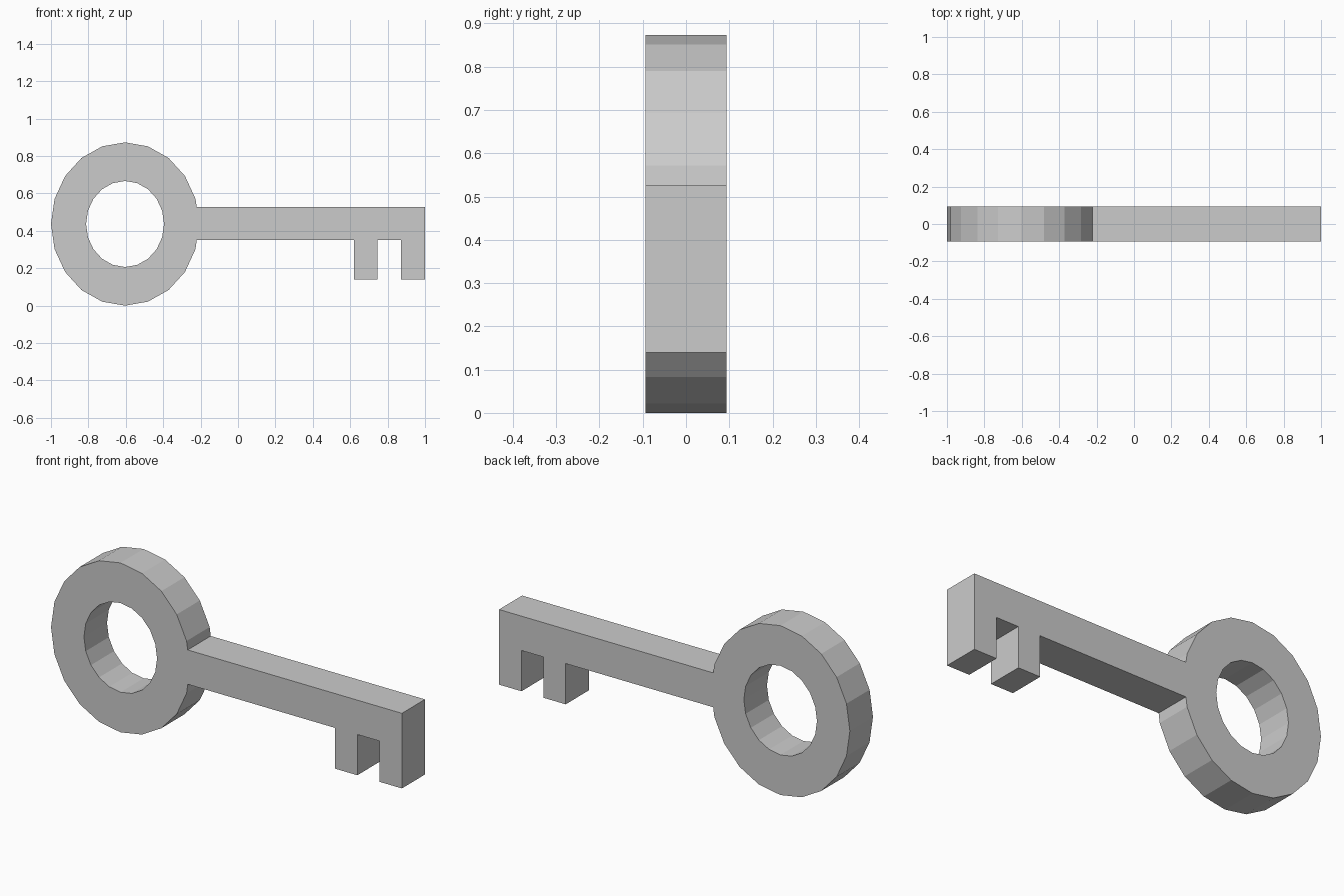
import bpy, bmesh
from math import sin, cos, radians, pi

if "Cube" in bpy.data.objects:
    bpy.data.objects.remove(bpy.data.objects["Cube"])

HALF_THICKNESS = 0.094
CENTRE = (-0.604, 0.4365)     # ring centre (x, z)
SIDES = 20


def ring_point(rx, rz, i):
    a = 2 * pi * i / SIDES
    return (CENTRE[0] + rx * cos(a), CENTRE[1] + rz * sin(a))


def add_outline(curve, points):
    spline = curve.splines.new('POLY')
    spline.points.add(len(points) - 1)
    for p, (x, z) in zip(spline.points, points):
        p.co = (x, z, 0, 1)
    spline.use_cyclic_u = True
    spline.use_smooth = False


# Shaft with two teeth, running from the lower to the upper ring junction
shaft = [(-0.221, 0.35), (0.62, 0.35), (0.62, 0.14), (0.746, 0.14),
         (0.746, 0.35), (0.872, 0.35), (0.872, 0.14), (1.0, 0.14),
         (1.0, 0.527), (-0.221, 0.527)]

# Bow: outer arc, open on the right where the shaft joins
bow = [ring_point(0.396, 0.4365, i) for i in range(1, SIDES)]
hole = [ring_point(0.2085, 0.23, i) for i in range(SIDES)]

# Extruded profile
curve = bpy.data.curves.new("key", 'CURVE')
curve.dimensions = '2D'
curve.fill_mode = 'BOTH'
curve.extrude = HALF_THICKNESS
add_outline(curve, bow + shaft)
add_outline(curve, hole)

key = bpy.data.objects.new("key", curve)
bpy.context.collection.objects.link(key)
key.rotation_euler.x = radians(90)
bpy.context.view_layer.objects.active = key
key.select_set(True)
bpy.ops.object.convert(target='MESH')
bpy.ops.object.transform_apply(location=False, rotation=True, scale=False)

# Weld caps to walls for one closed, flat-shaded solid
bm = bmesh.new()
bm.from_mesh(key.data)
bmesh.ops.remove_doubles(bm, verts=bm.verts, dist=0.0005)
bmesh.ops.recalc_face_normals(bm, faces=bm.faces)
for f in bm.faces:
    f.smooth = False
bm.to_mesh(key.data)
bm.free()
